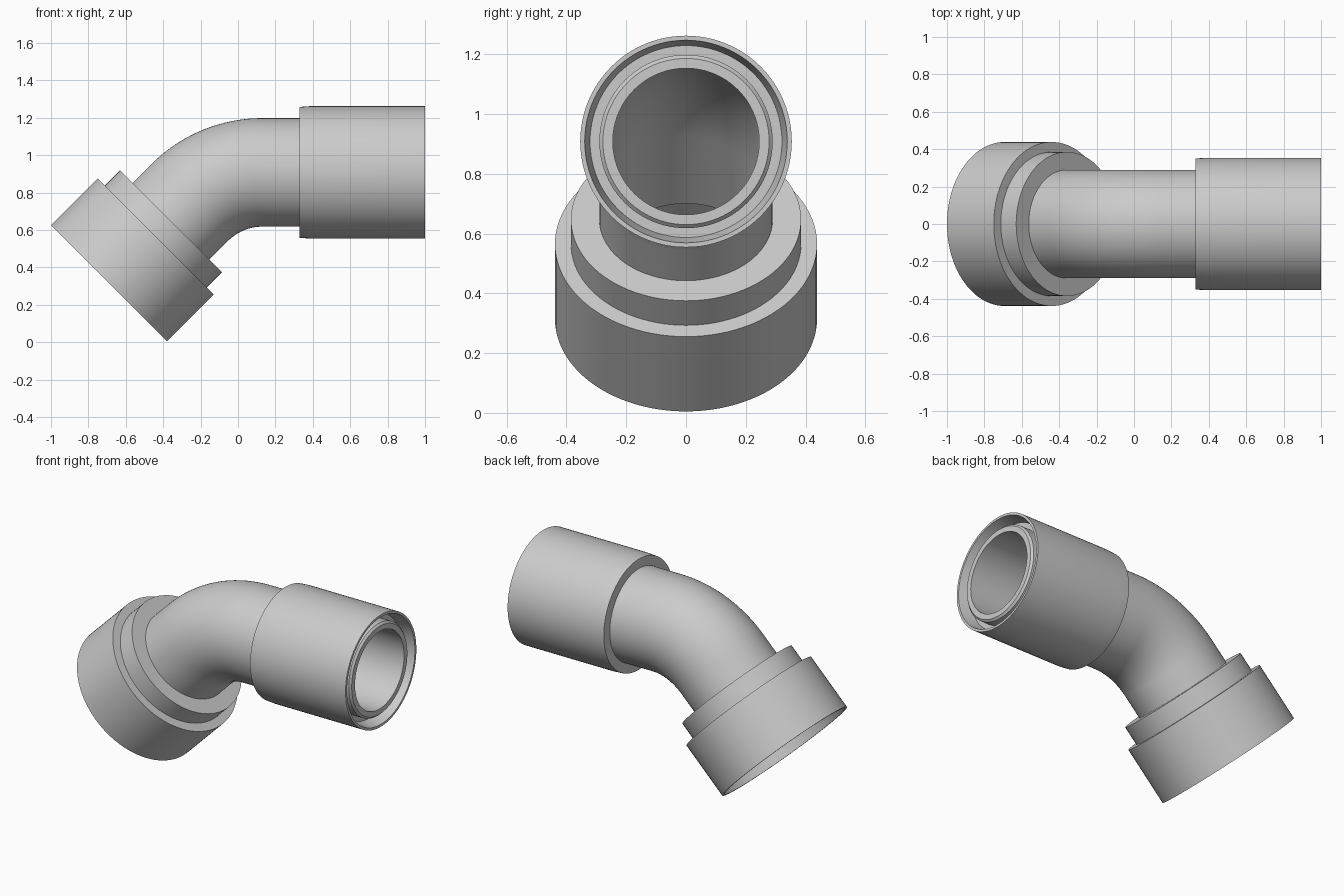
import bpy
import bmesh
from math import sin, cos, pi, radians, sqrt, tan
from mathutils import Vector

cube = bpy.data.objects.get("Cube")
if cube:
    bpy.data.objects.remove(cube, do_unlink=True)

SEGMENTS = 96
AXIS_Z = 0.908            # height of the level pipe run
TILT = radians(45)
MOUTH = Vector((-0.69, 0, 0.315))   # centre of the slanted open end
BEND_R = 0.55
PIPE_R, BORE_R = 0.29, 0.245

grey = bpy.data.materials.new("light grey")
grey.use_nodes = True
colour = (0.6, 0.6, 0.6, 1)
grey.diffuse_color = colour
grey.node_tree.nodes["Principled BSDF"].inputs["Base Color"].default_value = colour


def swept_ring(name, stations):
    """Bridge circles given as (centre, slope angle, radius) into a closed tube."""
    bm = bmesh.new()
    loops = []
    for centre, angle, radius in stations:
        side = Vector((0, 1, 0))
        up = Vector((-sin(angle), 0, cos(angle)))
        loops.append([
            bm.verts.new(centre + radius * (side * cos(t) + up * sin(t)))
            for t in (2 * pi * i / SEGMENTS for i in range(SEGMENTS))])
    for k, loop in enumerate(loops):
        following = loops[(k + 1) % len(loops)]
        for i in range(SEGMENTS):
            j = (i + 1) % SEGMENTS
            bm.faces.new((loop[i], loop[j], following[j], following[i]))
    bmesh.ops.recalc_face_normals(bm, faces=bm.faces)
    mesh = bpy.data.meshes.new(name)
    bm.to_mesh(mesh)
    bm.free()
    mesh.materials.append(grey)
    obj = bpy.data.objects.new(name, mesh)
    bpy.context.collection.objects.link(obj)
    bpy.ops.object.select_all(action='DESELECT')
    obj.select_set(True)
    bpy.context.view_layer.objects.active = obj
    bpy.ops.object.shade_smooth_by_angle(angle=radians(30))
    return obj


def slanted(distance, radius):
    direction = Vector((cos(TILT), 0, sin(TILT)))
    return MOUTH + direction * distance, TILT, radius


def level(x, radius):
    return Vector((x, 0, AXIS_Z)), 0, radius


def bend(radius, steps=32):
    """Stations round the elbow, from the slanted run to the level run."""
    corner_x = MOUTH.x + AXIS_Z - MOUTH.z
    pivot = Vector((corner_x + BEND_R * tan(TILT / 2), 0, AXIS_Z - BEND_R))
    angles = [TILT * (1 - i / steps) for i in range(steps + 1)]
    return [(pivot + BEND_R * Vector((-sin(a), 0, cos(a))), a, radius)
            for a in angles]


# Elbow pipe with a chamfered spigot end
outside = [slanted(0.30, PIPE_R)] + bend(PIPE_R) + [level(0.978, PIPE_R), level(0.99, 0.278)]
inside = [level(0.99, BORE_R)] + bend(BORE_R)[::-1] + [slanted(0.30, BORE_R)]
swept_ring("elbow_pipe", outside + inside)

# Stepped socket on the slanted end
swept_ring("stepped_socket", [slanted(d, r) for d, r in (
    (0, 0.4385), (0.354, 0.4385), (0.354, 0.385), (0.47, 0.385),
    (0.47, 0.28), (0.30, 0.28), (0.30, 0.40), (0, 0.424))])

# Sleeve round the spigot, with a tapered mouth
swept_ring("spigot_sleeve", [level(x, r) for x, r in (
    (0.33, 0.350), (0.385, 0.354), (1.0, 0.354), (1.0, 0.339),
    (0.92, 0.321), (0.92, 0.28), (0.33, 0.28))])
